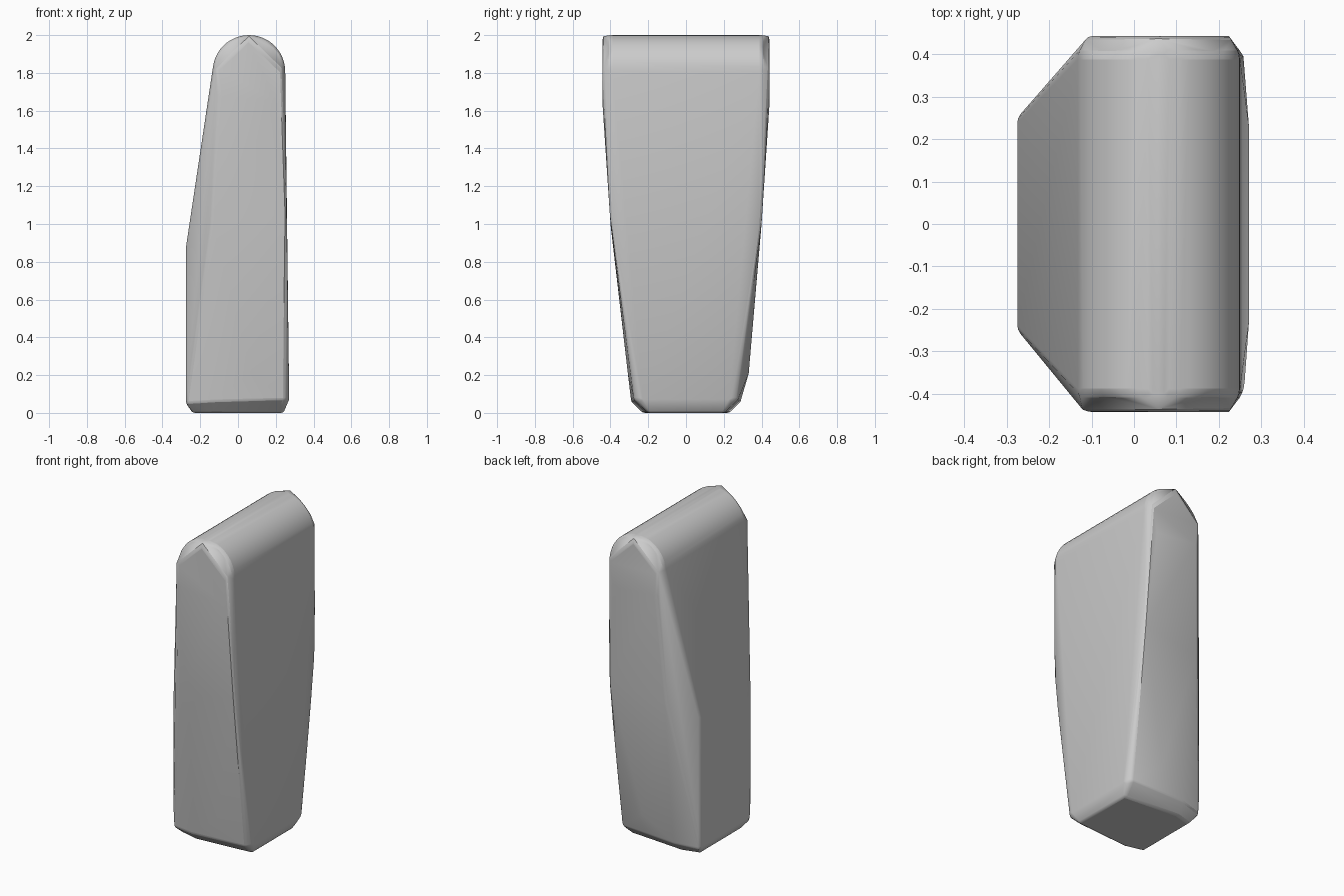
import bpy
import bmesh
import math

cube = bpy.data.objects.get("Cube")
if cube:
    bpy.data.objects.remove(cube, do_unlink=True)

# Plain stone grey
stone = bpy.data.materials.new("stone_grey")
stone.use_nodes = True
grey = (0.6, 0.6, 0.6, 1)
stone.diffuse_color = grey
stone.node_tree.nodes["Principled BSDF"].inputs["Base Color"].default_value = grey

bm = bmesh.new()
for side in (-1, 1):
    # Rounded crown
    for i in range(25):
        a = math.pi * i / 24
        bm.verts.new((0.058 + 0.192 * math.cos(a), side * 0.4, 1.808 + 0.192 * math.sin(a)))
    corners = [
        # Raised end facet under the crown
        (0.058, 0.443, 1.98), (-0.11, 0.443, 1.82), (0.225, 0.443, 1.82),
        (-0.1, 0.443, 1.68), (0.2, 0.443, 1.65),
        # Waist
        (-0.14, 0.4, 1.0), (0.258, 0.4, 1.0), (-0.275, 0.25, 0.88),
        # Foot
        (0.07, 0.32 + 0.012 * side, 0.21), (-0.275, 0.25, 0.05), (-0.12, 0.29, 0.06),
        (0.25, 0.275, 0.07), (0.271, 0.24, 0.07),
        # Underside
        (-0.24, 0.2, 0), (-0.13, 0.23, 0), (0.24, 0.2, 0),
    ]
    for x, y, z in corners:
        bm.verts.new((x, side * y, z))

# Wrap the corners in a solid skin
hull = bmesh.ops.convex_hull(bm, input=bm.verts[:])
loose = [v for v in bm.verts if not v.link_faces]
bmesh.ops.delete(bm, geom=loose, context='VERTS')
bmesh.ops.dissolve_limit(bm, angle_limit=math.radians(1), verts=bm.verts[:], edges=bm.edges[:])
bmesh.ops.recalc_face_normals(bm, faces=bm.faces[:])

mesh = bpy.data.meshes.new("standing_stone")
bm.to_mesh(mesh)
bm.free()
mesh.materials.append(stone)
body = bpy.data.objects.new("standing_stone", mesh)
bpy.context.collection.objects.link(body)

# Softened edges
bevel = body.modifiers.new("soft_edges", 'BEVEL')
bevel.width = 0.012
bevel.segments = 2
bevel.limit_method = 'ANGLE'
bevel.angle_limit = math.radians(25)

bpy.ops.object.select_all(action='DESELECT')
body.select_set(True)
bpy.context.view_layer.objects.active = body
bpy.ops.object.shade_smooth_by_angle(angle=math.radians(30))
